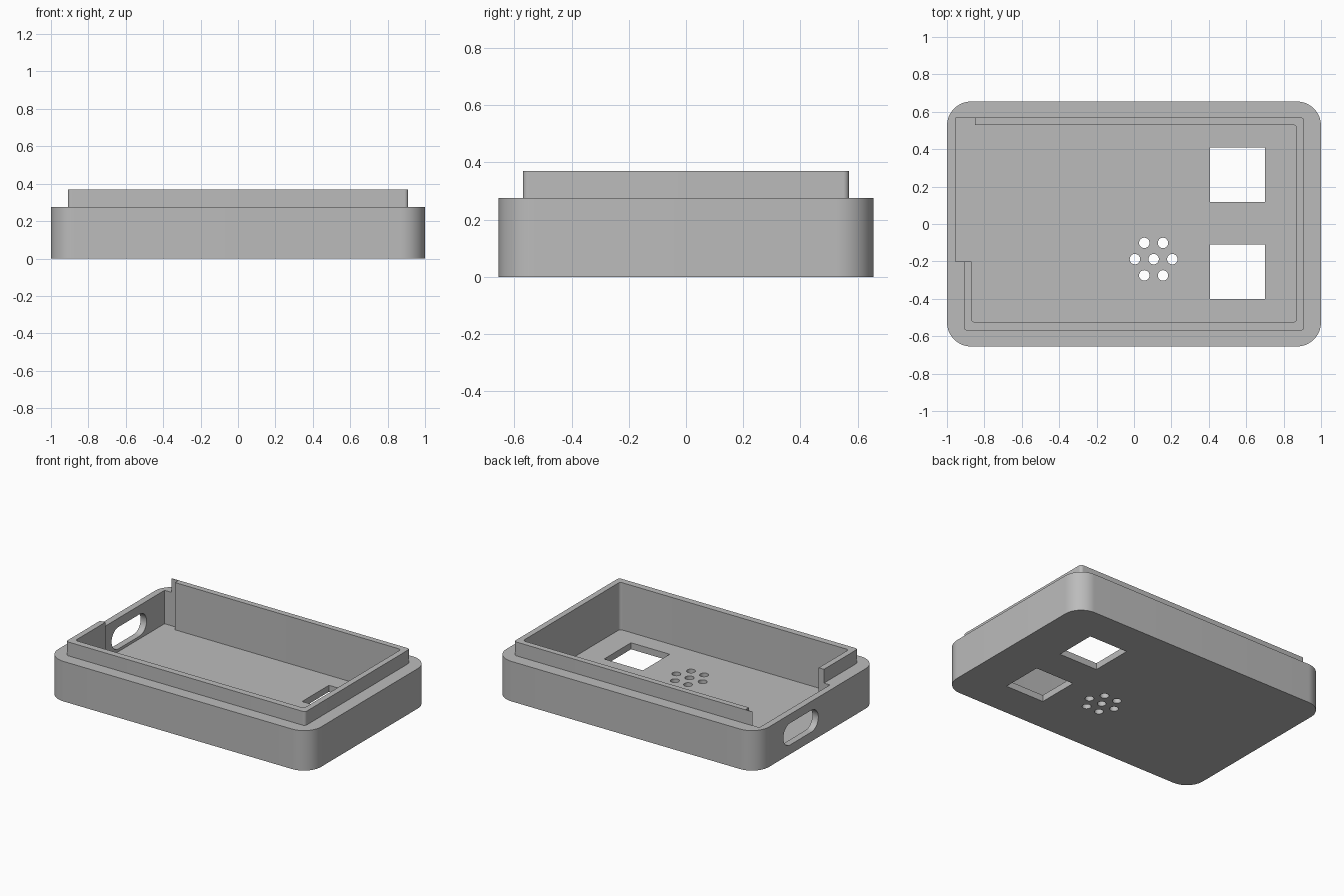
import bpy, bmesh, math
from mathutils import Matrix

old = bpy.data.objects.get("Cube")
if old:
    bpy.data.objects.remove(old, do_unlink=True)

grey = bpy.data.materials.new("plain grey")
grey.use_nodes = True
grey.diffuse_color = (0.5, 0.5, 0.5, 1)
grey.node_tree.nodes["Principled BSDF"].inputs["Base Color"].default_value = (0.5, 0.5, 0.5, 1)

FLOOR = 0.045
BODY_TOP = 0.275
LIP_TOP = 0.37


def prism(name, x0, x1, y0, y1, z0, z1, radius=0.0, steps=10):
    """Upright rectangular prism with rounded vertical corners."""
    corners = [(x1, y1, -1, -1), (x0, y1, 1, -1), (x0, y0, 1, 1), (x1, y0, -1, 1)]
    points = []
    for i, (x, y, sx, sy) in enumerate(corners):
        if radius == 0:
            points.append((x, y))
            continue
        for k in range(steps + 1):
            a = math.pi / 2 * (i + k / steps)
            points.append((x + sx * radius + radius * math.cos(a),
                           y + sy * radius + radius * math.sin(a)))
    bm = bmesh.new()
    face = bm.faces.new([bm.verts.new((x, y, z0)) for x, y in points])
    top = bmesh.ops.extrude_face_region(bm, geom=[face])["geom"]
    bmesh.ops.translate(bm, vec=(0, 0, z1 - z0),
                        verts=[v for v in top if isinstance(v, bmesh.types.BMVert)])
    bmesh.ops.remove_doubles(bm, verts=bm.verts, dist=1e-5)
    bmesh.ops.recalc_face_normals(bm, faces=bm.faces)
    mesh = bpy.data.meshes.new(name)
    bm.to_mesh(mesh)
    bm.free()
    obj = bpy.data.objects.new(name, mesh)
    bpy.context.collection.objects.link(obj)
    return obj


def combine(target, tool, operation):
    """Apply a boolean and discard the tool."""
    tool.hide_render = True
    mod = target.modifiers.new("cut", "BOOLEAN")
    mod.operation = operation
    mod.solver = "EXACT"
    mod.object = tool
    bpy.context.view_layer.objects.active = target
    bpy.ops.object.modifier_apply(modifier=mod.name)
    bpy.data.objects.remove(tool, do_unlink=True)


# Outer shell with the raised lip
case = prism("case_shell", -1, 1, -0.655, 0.655, 0, BODY_TOP, 0.13, 16)
case.data.materials.append(grey)
combine(case, prism("lip", -0.91, 0.91, -0.57, 0.57, 0.1, LIP_TOP, 0.02), "UNION")

# Main cavity and the wider pocket at the connector end
combine(case, prism("cavity", -0.87, 0.87, -0.525, 0.53, FLOOR, 0.5, 0.02), "DIFFERENCE")
combine(case, prism("pocket", -0.955, -0.85, -0.2, 0.566, FLOOR, 0.5), "DIFFERENCE")

# Two square windows in the floor
for y0 in (-0.402, 0.118):
    combine(case, prism("window", 0.405, 0.7, y0, y0 + 0.292, -0.1, 0.1), "DIFFERENCE")

# Hexagonal cluster of sound holes
for row, count in ((-1, 2), (0, 3), (1, 2)):
    for i in range(count):
        x = 0.105 + 0.1 * (i - (count - 1) / 2)
        y = -0.188 + 0.087 * row
        r = 0.028
        combine(case, prism("hole", x - r, x + r, y - r, y + r, -0.1, 0.1, r, 6), "DIFFERENCE")

# Rounded connector slot through the end wall
slot = prism("slot", -0.075, 0.075, -0.19, 0.19, -0.08, 0.08, 0.075, 12)
slot.data.transform(Matrix.Translation((-1, 0.18, 0.139)) @ Matrix.Rotation(math.pi / 2, 4, "Y"))
combine(case, slot, "DIFFERENCE")

# Smooth the rounded corners, keep the edges crisp
bpy.ops.object.select_all(action="DESELECT")
case.select_set(True)
bpy.context.view_layer.objects.active = case
bpy.ops.object.shade_smooth_by_angle(angle=math.radians(30))
